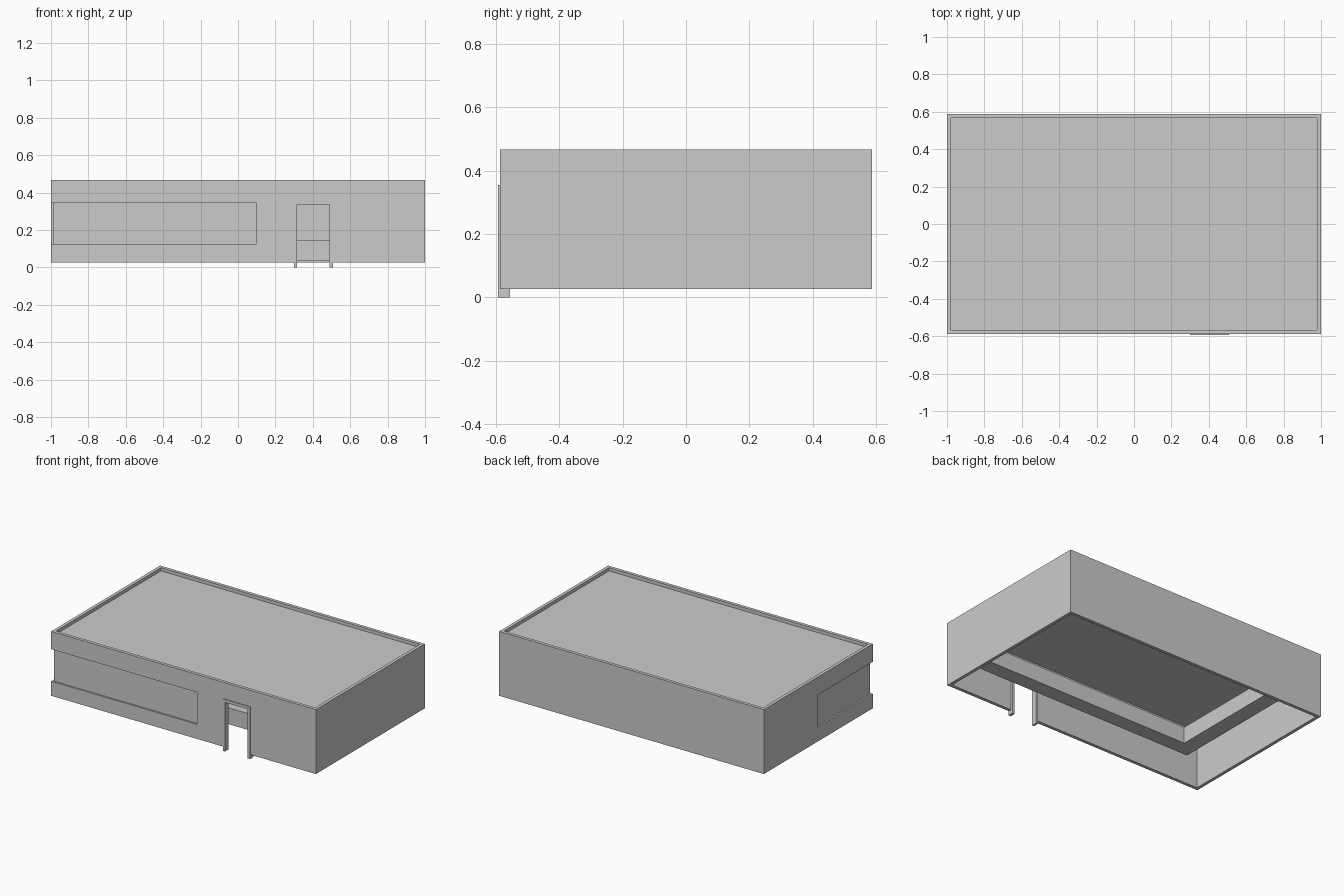
import bpy, bmesh

if "Cube" in bpy.data.objects:
    bpy.data.objects.remove(bpy.data.objects["Cube"])


def prism(name, pts, z0, z1):
    """Extrude a plan outline from z0 to z1."""
    bm = bmesh.new()
    face = bm.faces.new([bm.verts.new((x, y, z0)) for x, y in pts])
    top = bmesh.ops.extrude_face_region(bm, geom=[face])["geom"]
    bmesh.ops.translate(bm, vec=(0, 0, z1 - z0),
                        verts=[v for v in top if isinstance(v, bmesh.types.BMVert)])
    bmesh.ops.recalc_face_normals(bm, faces=bm.faces)
    mesh = bpy.data.meshes.new(name)
    bm.to_mesh(mesh)
    bm.free()
    ob = bpy.data.objects.new(name, mesh)
    bpy.context.collection.objects.link(ob)
    return ob


def box(name, x0, x1, y0, y1, z0, z1):
    return prism(name, [(x0, y0), (x1, y0), (x1, y1), (x0, y1)], z0, z1)


def ell(name, x0, y0, x1, y1, tx, ty, z0, z1):
    """L-shaped plan with its corner at (x0, y0)."""
    return prism(name, [(x0, y0), (x1, y0), (x1, y0 + ty), (x0 + tx, y0 + ty),
                        (x0 + tx, y1), (x0, y1)], z0, z1)


def cut(ob, cutter):
    mod = ob.modifiers.new("cut", 'BOOLEAN')
    mod.operation, mod.solver, mod.object = 'DIFFERENCE', 'EXACT', cutter
    bpy.context.view_layer.objects.active = ob
    bpy.ops.object.modifier_apply(modifier=mod.name)
    bpy.data.objects.remove(cutter)


X, Y, T = 1.0, 0.588, 0.022
Z0, Z1 = 0.027, 0.467

# outer walls, open below, with a corner window and a doorway
walls = box("walls", -X, X, -Y, Y, Z0, Z1)
cut(walls, box("room_cutter", -X + T, X - T, -Y + T, Y - T, -0.1, 0.6))
cut(walls, box("window_cutter", -1.1, 0.10, -0.7, 0.01, 0.126, 0.345))
cut(walls, box("door_cutter", 0.305, 0.50, -0.7, -0.5, -0.1, 0.345))

# flat roof set below the parapet
box("roof", -X + T, X - T, -Y + T, Y - T, 0.425, 0.445)

# window pane wrapping the front left corner
ell("window_pane", -X + 0.012, -Y + 0.012, 0.10, 0.01, 0.006, 0.006, 0.126, 0.345)

# door frame
for side, a, b in (("left", 0.300, 0.316), ("right", 0.488, 0.507)):
    box("door_post_" + side, a, b, -0.593, -0.555, 0.0, 0.355)
box("door_header", 0.316, 0.488, -0.593, -0.555, 0.335, 0.355)

# L-shaped counter inside, running to the back and right walls
ell("counter", -0.686, -0.313, X - T, Y - T, 0.11, 0.105, 0.035, 0.147)
